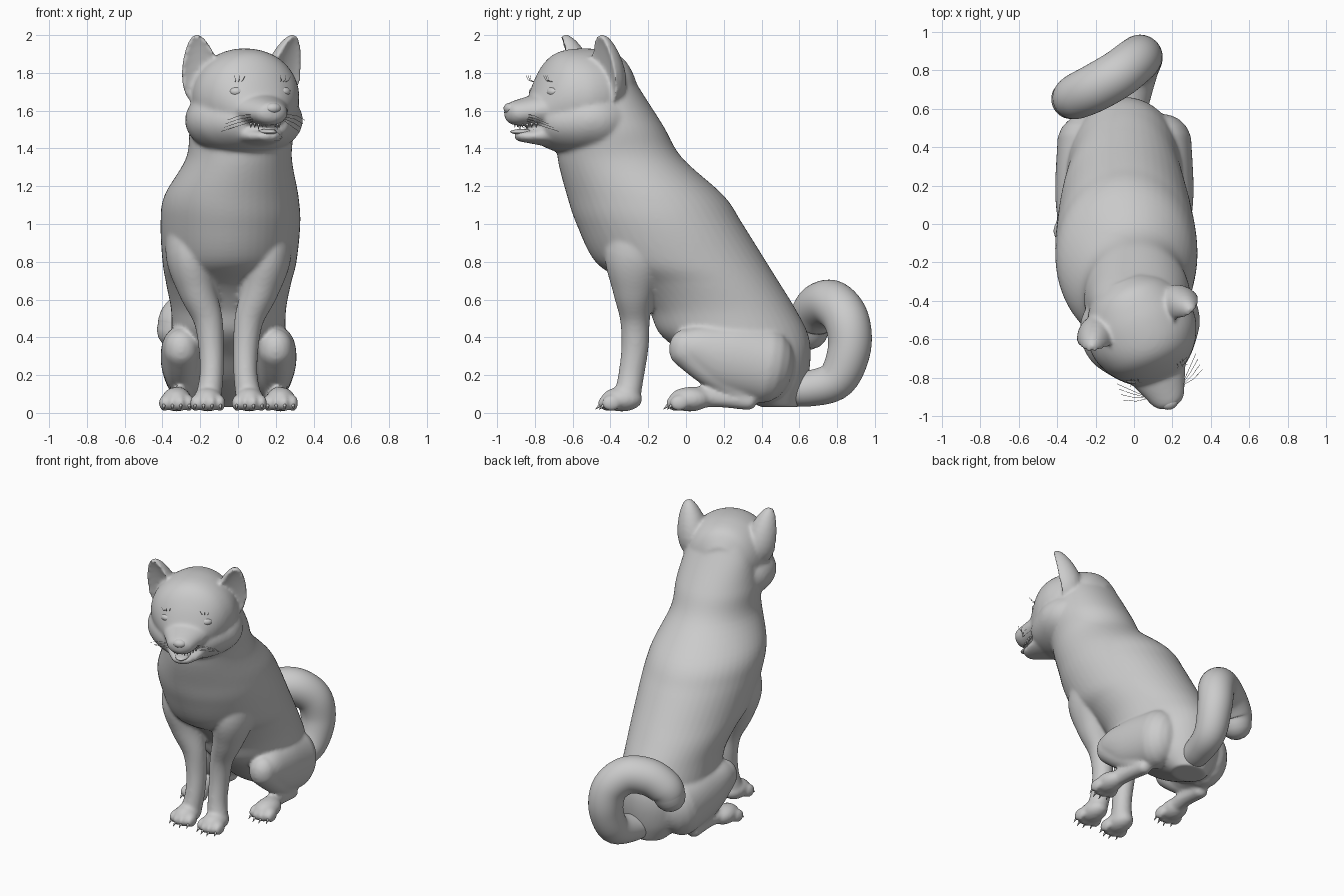
import bpy, bmesh, math
from mathutils import Vector, Matrix

if "Cube" in bpy.data.objects:
    bpy.data.objects.remove(bpy.data.objects["Cube"])

MID = -0.05                                   # body symmetry plane
HEAD = Matrix.Translation((0.02, -0.5, 0)) @ Matrix.Rotation(math.radians(21), 4, 'Z')
N = 48


def spline(rows, k=6):
    """Catmull-Rom interpolation of any rows of numbers."""
    r = [Vector(q) for q in rows]
    r = [r[0]] + r + [r[-1]]
    out = []
    for i in range(1, len(r) - 2):
        a, b, c, d = r[i - 1:i + 3]
        for j in range(k):
            t = j / k
            out.append(0.5 * (2 * b + (c - a) * t + (2 * a - 5 * b + 4 * c - d) * t * t
                              + (3 * b - a - 3 * c + d) * t ** 3))
    return out + [r[-2]]


def skin(bm, rings):
    """Closed skin over (centre, u, v) elliptical rings."""
    loops = []
    for c, u, v in rings:
        loops.append([bm.verts.new(c + u * math.cos(2 * math.pi * i / N)
                                   + v * math.sin(2 * math.pi * i / N)) for i in range(N)])
    for a, b in zip(loops, loops[1:]):
        for i in range(N):
            bm.faces.new((a[i], a[(i + 1) % N], b[(i + 1) % N], b[i]))
    bm.faces.new(loops[0][::-1])
    bm.faces.new(loops[-1])


def tube(bm, rows):
    """Round-ended limb; rows are x, y, z, radius across, radius deep."""
    pts = spline(rows)
    pos = [Vector(p[:3]) for p in pts]
    u, rings = Vector((1, 0, 0)), []
    last = len(pts) - 1
    for i, p in enumerate(pts):
        t = (pos[min(i + 1, last)] - pos[max(i - 1, 0)]).normalized()
        u = (u - t * u.dot(t)).normalized()
        v = t.cross(u)
        ring = (pos[i], u * p[3], v * p[4])
        caps = []
        if i in (0, last):
            for a in (0.35, 0.75, 1.1, 1.4):
                s = -1 if i == 0 else 1
                caps.append((pos[i] + t * s * min(p[3], p[4]) * math.sin(a),
                             ring[1] * math.cos(a), ring[2] * math.cos(a)))
        rings += caps[::-1] + [ring] if i == 0 else [ring] + caps
    skin(bm, rings)


def head_loft(bm, rows):
    """Rows are forward distance, height, half width, half height."""
    R = HEAD.to_3x3()
    skin(bm, [(HEAD @ Vector((0, -p[0], p[1])), R @ Vector((p[2], 0, 0)), Vector((0, 0, p[3])))
              for p in spline(rows)])


def ball(bm, loc, size, m=Matrix()):
    bmesh.ops.create_uvsphere(bm, u_segments=24, v_segments=14, radius=1,
                              matrix=m @ Matrix.Translation(loc) @ Matrix.Diagonal((*size, 1)))


def cone(bm, base, tip, r, m=Matrix()):
    a, b = Vector(base), Vector(tip)
    rot = (b - a).to_track_quat('Z', 'Y').to_matrix().to_4x4()
    bmesh.ops.create_cone(bm, cap_ends=True, segments=8, radius1=r, radius2=0.001,
                          depth=(b - a).length, matrix=m @ Matrix.Translation((a + b) / 2) @ rot)


def finish(bm, name, voxel=0):
    bmesh.ops.recalc_face_normals(bm, faces=bm.faces)
    for f in bm.faces:
        f.smooth = True
    me = bpy.data.meshes.new(name)
    bm.to_mesh(me)
    bm.free()
    ob = bpy.data.objects.new(name, me)
    bpy.context.collection.objects.link(ob)
    if voxel:
        r = ob.modifiers.new("Blend", 'REMESH')
        r.mode, r.voxel_size, r.use_smooth_shade = 'VOXEL', voxel, True
        s = ob.modifiers.new("Soften", 'SMOOTH')
        s.factor, s.iterations = 0.5, 9
    return ob


# Torso and neck: height, front y, back y, centre x, half width
body = bmesh.new()
torso = [(0.03, 0.40, 0.60, -0.05, 0.12), (0.15, 0.16, 0.64, -0.05, 0.23),
         (0.30, 0.00, 0.66, -0.05, 0.29), (0.42, -0.14, 0.645, -0.05, 0.30),
         (0.55, -0.20, 0.58, -0.05, 0.305), (0.68, -0.31, 0.50, -0.05, 0.33),
         (0.80, -0.48, 0.425, -0.045, 0.355), (1.0, -0.58, 0.30, -0.04, 0.37),
         (1.15, -0.63, 0.20, -0.035, 0.355), (1.35, -0.68, -0.02, 0.005, 0.28),
         (1.52, -0.68, -0.12, 0.02, 0.275), (1.70, -0.60, -0.235, 0.02, 0.24),
         (1.84, -0.55, -0.32, 0.02, 0.18)]
skin(body, [(Vector((x, (f + b) / 2, z)), Vector((w, 0, 0)), Vector((0, (b - f) / 2, 0)))
            for z, f, b, x, w in spline(torso)])

# Skull, cheeks, upper muzzle and lower jaw
head_loft(body, [(-0.22, 1.66, 0.12, 0.14), (-0.15, 1.67, 0.21, 0.22), (-0.03, 1.67, 0.275, 0.255),
                 (0.09, 1.67, 0.285, 0.258), (0.18, 1.67, 0.255, 0.24), (0.24, 1.66, 0.215, 0.205),
                 (0.29, 1.63, 0.165, 0.155), (0.33, 1.60, 0.12, 0.09)])
head_loft(body, [(-0.20, 1.55, 0.18, 0.13), (-0.10, 1.55, 0.28, 0.18), (0.02, 1.55, 0.315, 0.20),
                 (0.12, 1.55, 0.30, 0.185), (0.20, 1.545, 0.25, 0.16), (0.27, 1.54, 0.19, 0.125),
                 (0.31, 1.54, 0.14, 0.09)])
head_loft(body, [(0.20, 1.63, 0.18, 0.11), (0.30, 1.605, 0.15, 0.09), (0.38, 1.595, 0.115, 0.075),
                 (0.44, 1.588, 0.09, 0.064), (0.47, 1.59, 0.065, 0.05), (0.485, 1.592, 0.03, 0.03)])
head_loft(body, [(0.15, 1.48, 0.17, 0.09), (0.28, 1.475, 0.13, 0.06), (0.36, 1.465, 0.09, 0.036),
                 (0.41, 1.465, 0.06, 0.027), (0.43, 1.467, 0.03, 0.012)])

# Cupped ears
for s in (1, -1):
    ear = bmesh.new()
    ball(ear, (0, 0, 0), (1, 1, 1))
    for v in ear.verts:
        x, y, z = v.co
        v.co = (0.102 * x * (1 - 0.28 * z),
                0.115 * y * (1 - 0.3 * z) if y > 0 else -0.025 * y - 0.022 * min(1, -2 * y + 1), 0.20 * z)
    ear.transform(HEAD @ Matrix.Translation((s * 0.24, -0.02, 1.81)) @ Matrix.Rotation(s * 0.14, 4, 'Y')
                  @ Matrix.Rotation(s * 0.35, 4, 'Z') @ Matrix.Rotation(0.16, 4, 'X'))
    me = bpy.data.meshes.new("ear_shape")
    ear.to_mesh(me)
    ear.free()
    body.from_mesh(me)
    bpy.data.meshes.remove(me)

# Legs and paws, both sides
claws = bmesh.new()
for s in (1, -1):
    def limb(rows):
        tube(body, [(MID + s * x, *r) for x, *r in rows])
    limb([(0.19, -0.20, 0.98, 0.14, 0.20), (0.20, -0.26, 0.82, 0.13, 0.175),
          (0.165, -0.275, 0.65, 0.10, 0.115), (0.11, -0.27, 0.50, 0.078, 0.08),
          (0.092, -0.27, 0.35, 0.067, 0.072), (0.09, -0.29, 0.20, 0.063, 0.068),
          (0.105, -0.31, 0.09, 0.068, 0.07)])
    # Thigh, shin and rear foot
    limb([(0.20, 0.42, 0.25, 0.15, 0.20), (0.24, 0.22, 0.29, 0.12, 0.18),
          (0.25, 0.08, 0.335, 0.105, 0.13), (0.25, 0.0, 0.345, 0.09, 0.10)])
    limb([(0.25, 0.0, 0.33, 0.09, 0.09), (0.25, 0.14, 0.21, 0.08, 0.08), (0.24, 0.31, 0.09, 0.05, 0.05)])
    limb([(0.24, 0.33, 0.06, 0.05, 0.045), (0.25, 0.16, 0.08, 0.05, 0.05), (0.27, 0.03, 0.08, 0.06, 0.06)])
    for px, dy in ((0.11, 0), (0.275, 0.36)):
        x = MID + s * px
        ball(body, (x, -0.34 + dy, 0.072), (0.078, 0.11, 0.065))
        for d in (-0.066, -0.022, 0.022, 0.066):
            y = -0.425 + dy + abs(d) * 0.45
            ball(body, (x + d, y, 0.052), (0.028, 0.052, 0.043))
            cone(claws, (x + d, y - 0.035, 0.045), (x + d * 1.05, y - 0.065, 0.018), 0.011)

finish(body, "body", 0.011)
finish(claws, "claws")

# Curled tail
tail = bmesh.new()
tube(tail, [(x, y, z, r, r) for x, y, z, r in (
    (-0.04, 0.52, 0.13, 0.09), (-0.01, 0.66, 0.13, 0.095), (0.02, 0.80, 0.18, 0.105),
    (0.035, 0.865, 0.34, 0.114), (0.01, 0.85, 0.49, 0.12), (-0.08, 0.78, 0.575, 0.124),
    (-0.20, 0.71, 0.565, 0.124), (-0.295, 0.665, 0.50, 0.118), (-0.325, 0.65, 0.44, 0.105))])
finish(tail, "tail")

# Eyes, nose, tongue and teeth
eyes, nose, tongue, teeth = (bmesh.new() for _ in range(4))
for s in (1, -1):
    ball(eyes, (s * 0.128, -0.262, 1.70), (0.045, 0.04, 0.03), HEAD)
    for i in range(5):
        x, y = s * (0.025 + 0.014 * i), -0.425 + 0.02 * i
        h = 0.03 if i == 2 else 0.018
        cone(teeth, (x, y, 1.535), (x, y, 1.53 - h), 0.008, HEAD)
        cone(teeth, (x * 0.85, y + 0.015, 1.48), (x * 0.85, y + 0.015, 1.50), 0.007, HEAD)
ball(nose, (0, -0.46, 1.612), (0.045, 0.035, 0.03), HEAD)
ball(tongue, (0, -0.375, 1.488), (0.045, 0.085, 0.016), HEAD)
finish(eyes, "eyes")
finish(nose, "nose")
finish(tongue, "tongue")
finish(teeth, "teeth")

# Whiskers and brow hairs
hair = bpy.data.curves.new("whiskers", 'CURVE')
hair.dimensions, hair.bevel_depth, hair.bevel_resolution = '3D', 0.0012, 0
for s in (1, -1):
    strands = [((0.09, -0.40, 1.58 - 0.012 * i), (0.16, -0.39 + 0.02 * i, 1.575 - 0.02 * i),
                (0.22, -0.36 + 0.03 * i, 1.55 - 0.02 * i)) for i in range(4)]
    strands += [((0.11 + 0.012 * i, -0.24, 1.74), (0.11 + 0.02 * i, -0.30, 1.76),
                 (0.10 + 0.03 * i, -0.31, 1.785)) for i in range(3)]
    for pts in strands:
        sp = hair.splines.new('POLY')
        sp.points.add(2)
        for q, (x, y, z) in zip(sp.points, pts):
            q.co = (*(HEAD @ Vector((s * x, y, z))), 1)
bpy.context.collection.objects.link(bpy.data.objects.new("whiskers", hair))
